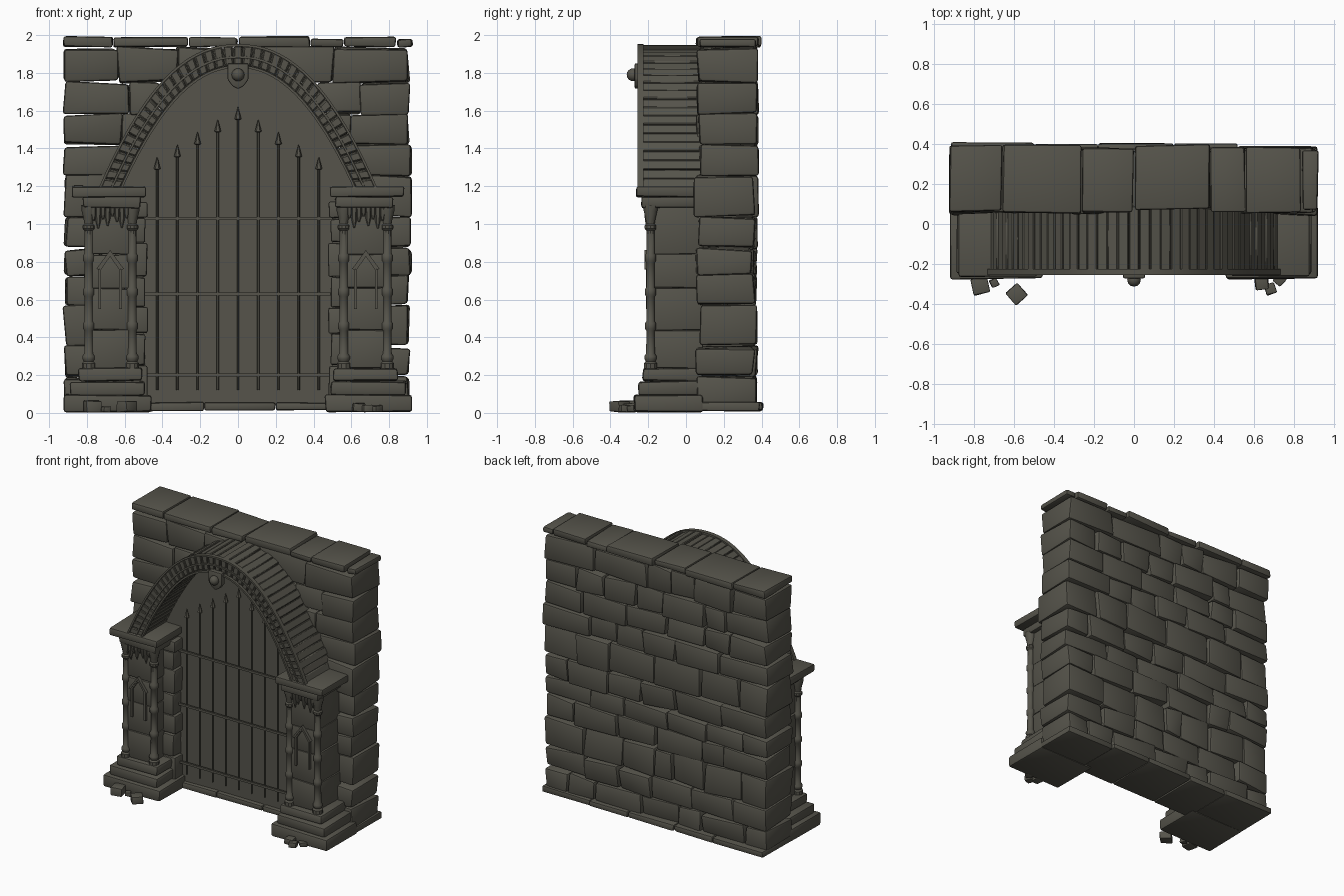
import bpy, bmesh, math, random
from mathutils import Vector, Matrix

if "Cube" in bpy.data.objects:
    bpy.data.objects.remove(bpy.data.objects["Cube"])

random.seed(7)
stone = bpy.data.materials.new("dark_grey_stone")
stone.diffuse_color = (0.092, 0.088, 0.070, 1)
stone.use_nodes = True
stone.node_tree.nodes["Principled BSDF"].inputs["Base Color"].default_value = stone.diffuse_color


def finish(name, bm, bevel=0.0, seg=2):
    bmesh.ops.recalc_face_normals(bm, faces=bm.faces[:])
    if bevel:
        bmesh.ops.bevel(bm, geom=bm.edges[:], offset=bevel, segments=seg,
                        affect='EDGES', profile=0.5, clamp_overlap=True)
    me = bpy.data.meshes.new(name)
    bm.to_mesh(me)
    bm.free()
    me.materials.append(stone)
    ob = bpy.data.objects.new(name, me)
    bpy.context.collection.objects.link(ob)
    bpy.ops.object.select_all(action='DESELECT')
    ob.select_set(True)
    bpy.context.view_layer.objects.active = ob
    bpy.ops.object.shade_smooth_by_angle(angle=math.radians(35))
    return ob


def prism(bm, poly, y0, y1):
    """Extrude a polygon in the xz plane from y0 to y1."""
    a = [bm.verts.new((x, y0, z)) for x, z in poly]
    b = [bm.verts.new((x, y1, z)) for x, z in poly]
    bm.faces.new(a)
    bm.faces.new(b[::-1])
    n = len(poly)
    for i in range(n):
        k = (i + 1) % n
        bm.faces.new((a[i], b[i], b[k], a[k]))
    return a + b


def box(bm, x0, x1, y0, y1, z0, z1, j=0.0):
    x0, x1 = min(x0, x1), max(x0, x1)
    vs = prism(bm, [(x0, z0), (x1, z0), (x1, z1), (x0, z1)], y0, y1)
    for v in vs:
        v.co += Vector([random.uniform(-j, j) for _ in range(3)])
    return vs


def lathe(bm, cx, cy, profile, n=10):
    rings = []
    for r, z in profile:
        rings.append([bm.verts.new((cx + r * math.cos(2 * math.pi * i / n),
                                    cy + r * math.sin(2 * math.pi * i / n), z)) for i in range(n)])
    for a, b in zip(rings, rings[1:]):
        for i in range(n):
            bm.faces.new((a[i], a[(i + 1) % n], b[(i + 1) % n], b[i]))
    bm.faces.new(rings[0][::-1])
    bm.faces.new(rings[-1])


# wall: courses of uneven stones
rows = [0.04, 0.19, 0.35, 0.57, 0.73, 0.87, 1.04, 1.26, 1.42, 1.58, 1.75, 1.935]
bm = bmesh.new()
for z0, z1 in zip(rows, rows[1:]):
    left, right = -random.uniform(0.915, 0.93), random.uniform(0.9, 0.925)
    widths = [random.uniform(0.6, 1.4) for _ in range(random.choice((6, 6, 7)))]
    x = left
    for w in widths:
        w *= (right - left) / sum(widths)
        box(bm, x + 0.002, x + w - 0.002, random.uniform(0.05, 0.08), random.uniform(0.355, 0.38),
            z0 + 0.002, z1 - 0.002, 0.012)
        x += w
finish("wall_stones", bm, 0.016)

# thin coping slabs along the top
bm = bmesh.new()
cuts = [-0.925, -0.66, -0.26, 0.0, 0.38, 0.56, 0.84, 0.925]
for a, b in zip(cuts, cuts[1:]):
    box(bm, a + 0.003, b - 0.003, random.uniform(0.055, 0.08), random.uniform(0.36, 0.40),
        1.937, random.uniform(1.975, 1.995), 0.006)
finish("coping_slabs", bm, 0.012)

# ground slabs under the wall
bm = bmesh.new()
cuts = [-0.92, -0.5, -0.18, 0.2, 0.52, 0.92]
for a, b in zip(cuts, cuts[1:]):
    box(bm, a + 0.002, b - 0.002, 0.0, random.uniform(0.39, 0.41), 0.012, 0.055, 0.004)
finish("ground_slabs", bm, 0.01)


# arch curves, sampled evenly along their length
def sampler(w, top, drop, p):
    pts = [(w * i / 300, top - drop * abs(i / 300) ** p) for i in range(-300, 301)]
    acc = [0]
    for a, b in zip(pts, pts[1:]):
        acc.append(acc[-1] + math.dist(a, b))

    def at(s):
        t = max(0, min(1, s)) * acc[-1]
        i = next((k for k in range(1, len(acc)) if acc[k] >= t - 1e-9), len(acc) - 1)
        f = (t - acc[i - 1]) / (acc[i] - acc[i - 1])
        return Vector(pts[i - 1]).lerp(Vector(pts[i]), f)
    return at


outer = sampler(0.735, 1.95, 0.76, 2.25)
inner = sampler(0.615, 1.83, 0.64, 2.12)


def on_arch(s, v):
    return tuple(inner(s).lerp(outer(s), v))


def segment(bm, s0, s1, v0, v1, y0, y1):
    prism(bm, [on_arch(s0, v0), on_arch(s0, v1), on_arch(s1, v1), on_arch(s1, v0)], y0, y1)


# gate panel closing the opening
bm = bmesh.new()
prism(bm, [(0.5, 0.04), (0.5, 1.1), (0.62, 1.12)] +
      [on_arch(1 - i / 24, 0.1) for i in range(25)] +
      [(-0.62, 1.12), (-0.5, 1.1), (-0.5, 0.04)], 0.03, 0.06)
finish("gate_panel", bm)

# long arch stones and the small bricks on their front
slabs, teeth = bmesh.new(), bmesh.new()
N = 41
for i in range(N):
    a, b = i / N, (i + 1) / N
    segment(slabs, a + 0.0003, b - 0.0003, 0.02, random.uniform(0.88, 1.0), -0.235, 0.09)
    segment(teeth, a + 0.003, b - 0.003, 0.48, 0.92, -0.246, -0.225)
    segment(teeth, a + 0.003, b - 0.003, 0.1, 0.42, -0.243, -0.225)
finish("arch_stones", slabs, 0.005, 1)
finish("arch_bricks", teeth, 0.003, 1)

# raised mouldings following the arch
bm = bmesh.new()
for v0, v1, y0 in ((-0.03, 0.08, -0.255), (0.4, 0.5, -0.252), (0.91, 1.02, -0.256)):
    M = 48
    front = []
    for i in range(M + 1):
        p, q = on_arch(i / M, v0), on_arch(i / M, v1)
        front.append([bm.verts.new((x, y, z)) for (x, z), y in
                      ((p, y0), (q, y0), (q, -0.225), (p, -0.225))])
    for a, b in zip(front, front[1:]):
        for k in range(4):
            bm.faces.new((a[k], a[(k + 1) % 4], b[(k + 1) % 4], b[k]))
    bm.faces.new(front[0])
    bm.faces.new(front[-1][::-1])
finish("arch_mouldings", bm)

# shield and boss at the crown
bm = bmesh.new()
prism(bm, [(-0.055, 1.85), (0.055, 1.85), (0.055, 1.765), (0.03, 1.73), (0, 1.715),
           (-0.03, 1.73), (-0.055, 1.765)], -0.272, -0.23)
finish("crown_shield", bm, 0.007)
bm = bmesh.new()
bmesh.ops.create_uvsphere(bm, u_segments=12, v_segments=8, radius=0.034,
                          matrix=Matrix.Translation((0, -0.28, 1.79)))
finish("crown_boss", bm)

# gate bars with spear tips
bm = bmesh.new()
for i in range(9):
    x = (i - 4) * 0.107
    tip = 1.62 - 0.066 * abs(i - 4)
    lathe(bm, x, 0.008, [(0.006, 0.12), (0.006, tip - 0.07), (0.018, tip - 0.064), (0.001, tip)], 6)
for z in (0.2, 0.63, 1.03):
    box(bm, -0.5, 0.5, 0.0, 0.014, z - 0.008, z + 0.008)
finish("gate_bars", bm)

# pillars, left and right
for side, tag in ((-1, "left"), (1, "right")):
    bm = bmesh.new()   # stepped base
    box(bm, side * 0.46, side * 0.92, -0.275, 0.09, 0.005, 0.095, 0.005)
    box(bm, side * 0.49, side * 0.89, -0.25, 0.09, 0.095, 0.168, 0.005)
    box(bm, side * 0.505, side * 0.845, -0.23, 0.09, 0.17, 0.238, 0.005)
    finish(tag + "_pillar_base", bm, 0.014)

    bm = bmesh.new()   # shaft stones
    zs = [0.235, 0.44, 0.66, 0.84, 1.1]
    for a, b in zip(zs, zs[1:]):
        box(bm, side * 0.575, side * 0.785, -0.197, 0.09, a + 0.001, b - 0.001, 0.004)
    finish(tag + "_pillar_shaft", bm, 0.009)

    bm = bmesh.new()   # jamb stones beside the gate
    zs = [0.05, 0.25, 0.42, 0.56, 0.72, 0.9, 1.03, 1.12]
    for i, (a, b) in enumerate(zip(zs, zs[1:])):
        box(bm, side * (0.48 + 0.012 * (i % 2)), side * 0.6, -0.06, 0.08, a + 0.002, b - 0.002, 0.004)
    finish(tag + "_jamb_stones", bm, 0.01)

    bm = bmesh.new()   # capital
    box(bm, side * 0.515, side * 0.82, -0.235, 0.09, 1.085, 1.145, 0.004)
    box(bm, side * 0.485, side * 0.88, -0.262, 0.09, 1.143, 1.2, 0.004)
    finish(tag + "_pillar_capital", bm, 0.011)

    bm = bmesh.new()   # corner colonnettes
    for x in (0.56, 0.79):
        prof = [(0.036, 0.235), (0.036, 0.262), (0.026, 0.272), (0.034, 0.285), (0.034, 0.3), (0.024, 0.315)]
        for z in (0.46, 0.64, 0.82):
            prof += [(0.023, z - 0.025), (0.03, z - 0.015), (0.03, z + 0.015), (0.023, z + 0.025)]
        prof += [(0.023, 0.965), (0.032, 0.975), (0.032, 0.992), (0.023, 1.0),
                 (0.028, 1.03), (0.038, 1.07), (0.04, 1.1)]
        lathe(bm, side * x, -0.188, prof)
    finish(tag + "_colonnettes", bm)

    bm = bmesh.new()   # hanging leaf carving under the capital
    for i in range(8):
        x = side * (0.59 + 0.025 * i)
        h = (0.06, 0.11, 0.08, 0.05, 0.1, 0.065, 0.115, 0.075)[i]
        lathe(bm, x, -0.205, [(0.004, 1.09 - h), (0.015, 1.09 - h * 0.6), (0.018, 1.09)], 6)
    finish(tag + "_leaf_carving", bm)

    bm = bmesh.new()   # pointed niche frame and hood
    c = side * 0.677
    path = [(-0.055, 0.55), (-0.055, 0.76), (0, 0.84), (0.055, 0.76), (0.055, 0.55)]
    for (xa, za), (xb, zb) in zip(path, path[1:]):
        d = Vector((xb - xa, zb - za)).normalized() * 0.007
        prism(bm, [(c + xa - d.y, za + d.x), (c + xb - d.y, zb + d.x),
                   (c + xb + d.y, zb - d.x), (c + xa + d.y, za - d.x)], -0.213, -0.19)
    for s in (-1, 1):
        prism(bm, [(c + s * 0.073, 0.762), (c, 0.862), (c, 0.84), (c + s * 0.06, 0.758)], -0.22, -0.19)
    finish(tag + "_niche_frame", bm)

# fallen stones in front of the pillars
bm = bmesh.new()
for x, y, s, ang in ((-0.77, -0.31, 0.042, 0.2), (-0.59, -0.352, 0.04, 0.75), (-0.7, -0.295, 0.02, 0.4),
                     (0.64, -0.295, 0.034, 0.1), (0.685, -0.325, 0.026, 0.3), (0.73, -0.28, 0.024, 0.9)):
    vs = box(bm, -s, s, -s, s, 0, s * 1.4, 0.004)
    bmesh.ops.rotate(bm, verts=vs, cent=(0, 0, 0), matrix=Matrix.Rotation(ang, 3, 'Z'))
    bmesh.ops.translate(bm, verts=vs, vec=(x, y, 0.005))
finish("fallen_stones", bm, 0.006)
